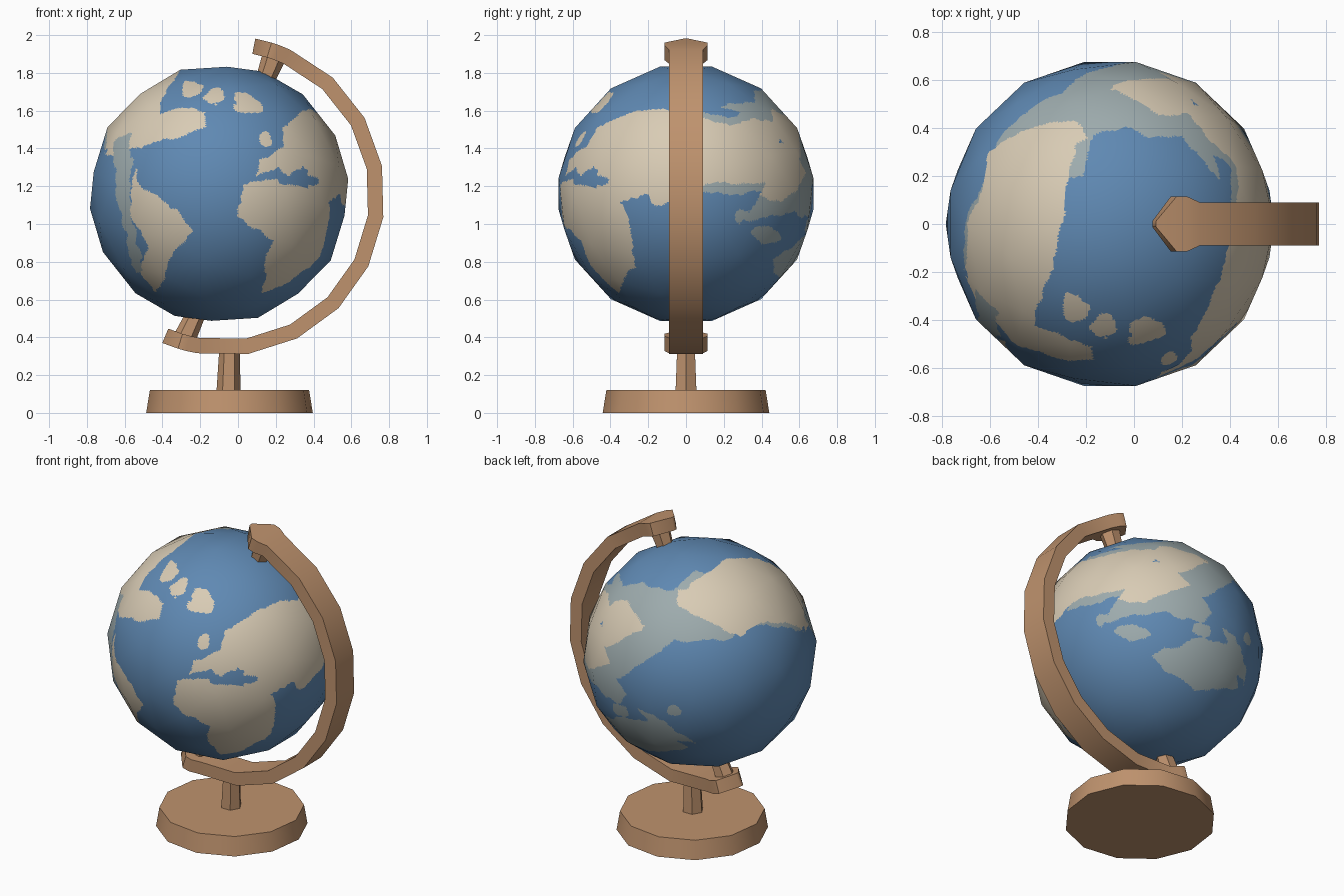
import bpy, bmesh, math
from mathutils import Vector, Matrix, noise

if "Cube" in bpy.data.objects:
    bpy.data.objects.remove(bpy.data.objects["Cube"])

def material(name, rgb):
    m = bpy.data.materials.new(name)
    m.diffuse_color = (*rgb, 1)
    m.use_nodes = True
    m.node_tree.nodes["Principled BSDF"].inputs["Base Color"].default_value = m.diffuse_color
    return m

SEA = material("sea_blue", (0.115, 0.25, 0.45))
LAND = material("land_beige", (0.69, 0.60, 0.46))
PALE = material("pale_grey_land", (0.34, 0.41, 0.42))
WOOD = material("warm_wood", (0.52, 0.29, 0.155))

def finish(bm, name, mats):
    bmesh.ops.recalc_face_normals(bm, faces=bm.faces)
    me = bpy.data.meshes.new(name)
    bm.to_mesh(me)
    bm.free()
    ob = bpy.data.objects.new(name, me)
    bpy.context.collection.objects.link(ob)
    for m in mats:
        me.materials.append(m)
    return ob

def smooth(ob, angle=40):
    bpy.ops.object.select_all(action='DESELECT')
    ob.select_set(True)
    bpy.context.view_layer.objects.active = ob
    bpy.ops.object.shade_smooth_by_angle(angle=math.radians(angle))

def peg(name, a, b, ra, rb, sides, turn=0.0):
    """Tapered rod from point a to point b."""
    a, b = Vector(a), Vector(b)
    bm = bmesh.new()
    rot = (b - a).to_track_quat('Z', 'Y').to_matrix().to_4x4()
    bmesh.ops.create_cone(bm, cap_ends=True, segments=sides, radius1=ra, radius2=rb,
                          depth=(b - a).length,
                          matrix=Matrix.Translation((a + b) / 2) @ rot @ Matrix.Rotation(turn, 4, 'Z'))
    smooth(finish(bm, name, [WOOD]))

# Stand: base disc, post and the two axis pins
peg("base", (-0.045, 0, 0), (-0.045, 0, 0.12), 0.445, 0.425, 12, 0.13)
peg("post", (-0.05, 0, 0.11), (-0.045, 0, 0.34), 0.064, 0.054, 6)
peg("upper_pin", (0.135, 0, 1.74), (0.2, 0, 1.91), 0.048, 0.066, 6)
peg("lower_pin", (-0.285, 0, 0.39), (-0.215, 0, 0.54), 0.06, 0.05, 6)

# Curved arm: circular sweep whose ends widen and close in a point
START, END, STEPS = 79, -113, 9
tips = [(0, 0.012), (6, 0.115), (9, 0.115), (13, 0.09)]
span = (START - END - 26) / STEPS
stations = [(START - t, w) for t, w in tips]
stations += [(START - 13 - span * i, 0.09) for i in range(1, STEPS)]
stations += [(END + t, w) for t, w in reversed(tips)]
bm = bmesh.new()
rings = []
for deg, w in stations:
    c, s = math.cos(math.radians(deg)), math.sin(math.radians(deg))
    rings.append([bm.verts.new((-0.07 + r * c, y, 1.15 + r * s))
                  for r, y in ((0.847, -w), (0.847, w), (0.765, w), (0.765, -w))])
for r, s in zip(rings, rings[1:]):
    for i in range(4):
        j = (i + 1) % 4
        bm.faces.new((r[i], r[j], s[j], s[i]))
bm.faces.new(rings[0])
bm.faces.new(rings[-1])
smooth(finish(bm, "curved_arm", [WOOD]), 45)

CENTRE = Vector((-0.10, 0, 1.16))
ZERO = Vector((0, 0, 0))

class Side:
    """One direction from which coarse land shapes are projected onto the ball (hundredths)."""
    def __init__(self, azimuth, lift, origin):
        a, e = math.radians(azimuth), math.radians(lift)
        self.look = Vector((math.sin(a) * math.cos(e), -math.cos(a) * math.cos(e), math.sin(e)))
        self.right = Vector((math.cos(a), math.sin(a), 0))
        self.up = self.look.cross(self.right)
        self.origin, self.shapes = origin, []

    def coast(self, kind, *pts):
        def test(u, v):
            hit = False
            x0, y0 = pts[-1]
            for x1, y1 in pts:
                if (y0 > v) != (y1 > v) and u < (x1 - x0) * (v - y0) / (y1 - y0) + x0:
                    hit = not hit
                x0, y0 = x1, y1
            return hit
        self.shapes.append((kind, test))

    def blob(self, kind, x, y, rx, ry):
        self.shapes.append((kind, lambda u, v: ((u - x) / rx) ** 2 + ((v - y) / ry) ** 2 < 1))

    def kind_at(self, p):
        q = (p - self.origin) * 100
        u, v = q.dot(self.right), q.dot(self.up)
        return next((k for k, test in self.shapes if test(u, v)), 0)

# Earlier shapes lie on top: 0 sea, 1 land, 2 pale land
front, right, top = Side(0, 0, ZERO), Side(90, 0, ZERO), Side(0, 90, ZERO)
back, low = Side(210, 25, CENTRE), Side(140, -33, CENTRE)

# Front: western continents, islands, eastern continents
front.coast(2, (-66, 147), (-57, 147), (-57, 110), (-50, 75), (-55, 74), (-65, 115))
front.coast(1, (-76, 136), (-76, 150), (-50, 182), (-28, 180), (-40, 165), (-17, 161), (-16, 151),
            (-34, 145), (-57, 140))
front.coast(1, (-55, 130), (-50, 119), (-37, 111), (-25, 97), (-36, 82), (-44, 64), (-52, 74),
            (-48, 88), (-57, 106))
front.blob(1, -27, 170, 6, 5)
front.blob(1, -12, 169, 6, 5)
front.blob(1, 5, 164, 9, 6)
front.blob(1, 15, 145, 3, 4)
front.coast(1, (11, 126), (12, 134), (24, 141), (23, 151), (32, 156), (34, 147), (40, 165), (72, 140),
            (72, 118), (44, 120), (35, 131), (28, 126), (20, 130))
front.coast(1, (-1, 105), (3, 121), (20, 125), (33, 119), (60, 118), (52, 103), (46, 89), (31, 69),
            (13, 64), (17, 92), (7, 98))

# Right: inland seas, broad eastern land with pale edges, islands
right.blob(0, -61, 136, 5, 4)
right.blob(0, -62, 123, 4, 3)
right.blob(0, -46, 123, 4, 3)
right.coast(1, (-68, 144), (-56, 162), (-40, 171), (-50, 152))
right.coast(1, (-50, 147), (-40, 158), (-8, 160), (25, 152), (50, 161), (70, 148), (70, 122), (10, 121),
            (-16, 108), (-22, 116), (-36, 111), (-72, 120), (-72, 142))
right.coast(1, (-72, 122), (-43, 116), (-32, 110), (-27, 78), (-38, 63), (-72, 80))
right.coast(2, (6, 161), (25, 157), (45, 165), (70, 155), (8, 145))
right.coast(2, (8, 126), (70, 126), (65, 106), (52, 117), (8, 116))
right.blob(2, 31, 104, 5, 4)
right.blob(2, 52, 102, 7, 7)
right.blob(1, 56, 81, 5, 5)

# Top: land wraps round an open polar sea
top.coast(1, (-22, 41), (-28, 23), (-33, -19), (-41, -36), (-42, -52), (-58, -52), (-72, -15), (-70, 10),
          (-48, 37))
top.blob(1, -25, -35, 6, 5)
top.blob(1, -12, -42, 5, 4)
top.blob(1, 5, -44, 8, 5)
top.coast(1, (-7, 52), (17, 66), (65, 40), (65, -20), (20, -72), (8, -66), (38, -28), (46, 0), (38, 31),
          (23, 45), (0, 47))
top.coast(2, (-62, 22), (-44, 50), (-15, 64), (17, 66), (50, 20), (39, -20), (41, 14), (19, 35),
          (-14, 40), (-24, 20))

# Back: far sides of both lands joined by a pale belt, southern island continent
back.coast(1, (-10, 39), (38, 54), (72, 15), (42, 20), (30, 10), (1, 22), (-10, 26))
back.coast(1, (-70, 18), (-58, 30), (-44, 33), (-29, 14), (-39, 6), (-72, -9))
back.coast(2, (-58, 34), (-5, 48), (27, 60), (72, 12), (42, 18), (24, 10), (-10, 4), (-29, -6),
           (-41, -17), (-72, -20))
back.coast(2, (-63, -22), (-42, -28), (4, -53), (-35, -54), (-49, -44))
back.blob(2, -9, -36, 5, 3)

# Low back: land with pale coast, islands and the southern continent
low.coast(1, (-50, 36), (-7, 55), (36, 58), (34, 46), (-1, 33), (-19, 35), (-50, 22))
low.coast(2, (-50, 40), (36, 60), (52, 38), (31, 22), (6, 27), (-50, 18))
low.blob(2, -9, 16, 11, 4)
low.blob(2, 32, 18, 6, 4)
low.coast(2, (2, 2), (34, 14), (60, 1), (64, -18), (28, -18), (8, -3))
low.blob(2, -65, -6, 6, 13)
SIDES = (front, right, top, back, low)

def region(p):
    n = p - CENTRE
    best = max(SIDES, key=lambda s: s.look.dot(n))
    # wavering offset gives the coarse outlines natural coasts
    return best.kind_at(p + noise.noise_vector(p * 9) * 0.022 + noise.noise_vector(p * 21) * 0.012)

# Globe: faceted ball, its flat facets finely split to take the coast colours
bm = bmesh.new()
bmesh.ops.create_icosphere(bm, subdivisions=1, radius=1)
bmesh.ops.subdivide_edges(bm, edges=bm.edges[:], cuts=2, use_grid_fill=True)
tilt = Matrix.Rotation(math.radians(20), 3, 'Y')
for v in bm.verts:
    v.co = CENTRE + tilt @ v.co.normalized() * 0.688
bmesh.ops.triangulate(bm, faces=bm.faces[:])
bmesh.ops.subdivide_edges(bm, edges=bm.edges[:], cuts=21, use_grid_fill=True)
for f in bm.faces:
    f.material_index = region(f.calc_center_median())
    f.smooth = True
globe = finish(bm, "globe", [SEA, LAND, PALE])
globe.data.normals_split_custom_set_from_vertices(
    [(v.co - CENTRE).normalized() for v in globe.data.vertices])
